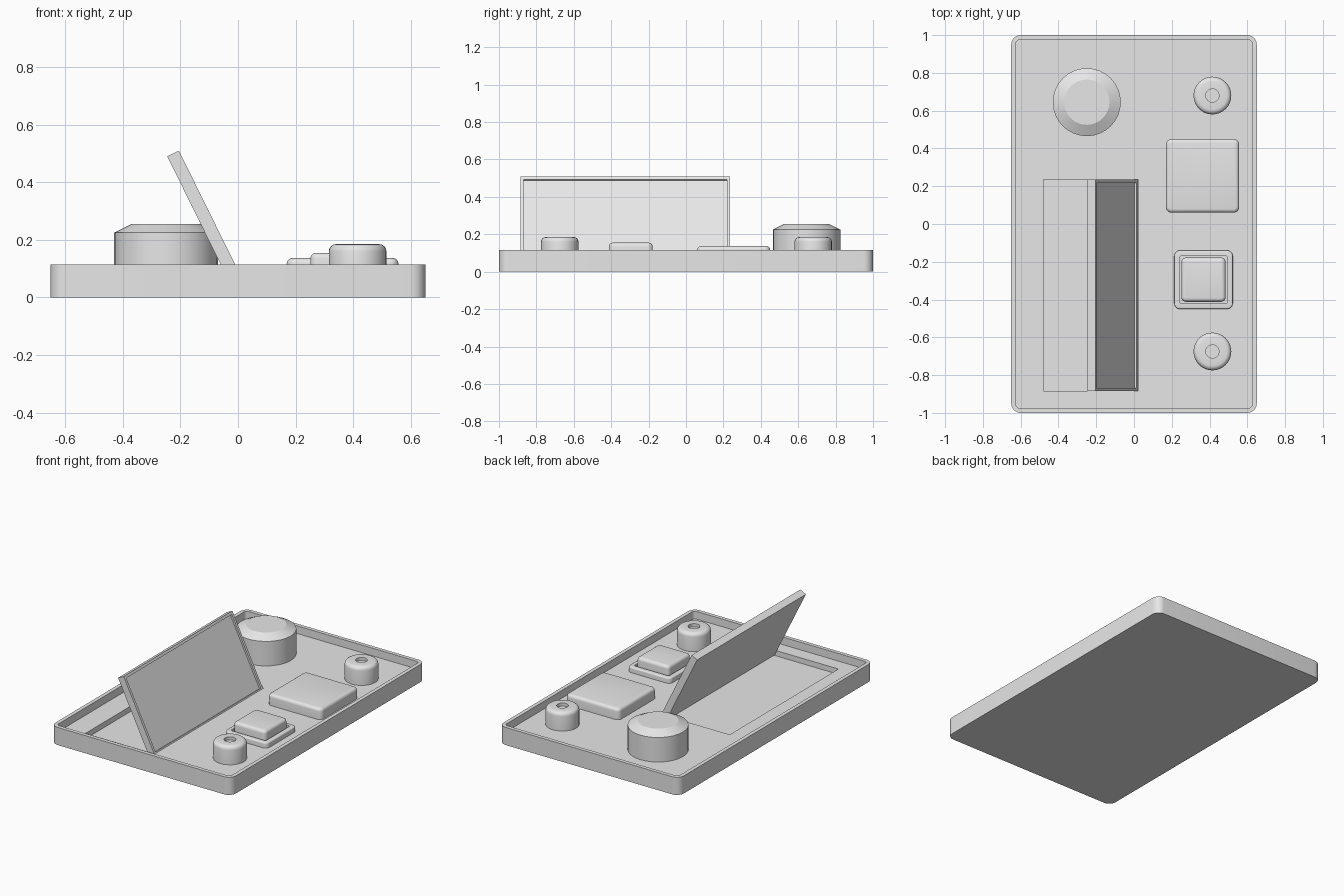
import bpy, bmesh
from math import cos, sin, pi, radians

if "Cube" in bpy.data.objects:
    bpy.data.objects.remove(bpy.data.objects["Cube"], do_unlink=True)

grey = bpy.data.materials.new("plain grey")
grey.use_nodes = True
GREY = (0.8, 0.8, 0.8, 1)
grey.diffuse_color = GREY
grey.node_tree.nodes["Principled BSDF"].inputs["Base Color"].default_value = GREY

SEG = 8        # segments per rounded corner
FLOOR = 0.065  # tray floor height


def ring(hx, hy, r, z, cx=0, cy=0):
    """Rounded rectangle; a circle when r equals both half sizes."""
    pts = []
    for q, (sx, sy) in enumerate([(1, 1), (-1, 1), (-1, -1), (1, -1)]):
        for i in range(SEG + 1):
            a = (q + i / SEG) * pi / 2
            pts.append((cx + sx * (hx - r) + r * cos(a),
                        cy + sy * (hy - r) + r * sin(a), z))
    return pts


def loft(name, rings, location=(0, 0, 0), angle=20):
    """Skin a stack of rings, closing both ends."""
    bm = bmesh.new()
    loops = [[bm.verts.new(p) for p in pts] for pts in rings]
    n = len(loops[0])
    for a, b in zip(loops, loops[1:]):
        for i in range(n):
            j = (i + 1) % n
            bm.faces.new((a[i], a[j], b[j], b[i]))
    bm.faces.new(loops[0][::-1])
    bm.faces.new(loops[-1])
    bmesh.ops.remove_doubles(bm, verts=bm.verts, dist=0.0001)
    bmesh.ops.recalc_face_normals(bm, faces=bm.faces)
    mesh = bpy.data.meshes.new(name)
    bm.to_mesh(mesh)
    bm.free()
    mesh.materials.append(grey)
    ob = bpy.data.objects.new(name, mesh)
    bpy.context.collection.objects.link(ob)
    ob.location = location
    bpy.ops.object.select_all(action='DESELECT')
    ob.select_set(True)
    bpy.context.view_layer.objects.active = ob
    bpy.ops.object.shade_smooth_by_angle(angle=radians(angle))
    return ob


def soft_edge(hx, hy, r, top, bevel, steps=4):
    """Rings for a rounded upper edge ending at the given height."""
    out = []
    for i in range(steps + 1):
        a = i / steps * pi / 2
        d = bevel * (1 - cos(a))
        out.append(ring(hx - d, hy - d, r - d, top - bevel * (1 - sin(a))))
    return out


# Tray with raised rim and a shallow pocket for the flap
PX, PY, PHX, PHY = -0.23, -0.325, 0.25, 0.56
loft("tray", [
    ring(0.65, 1, 0.05, 0),
    ring(0.65, 1, 0.05, 0.115),
    ring(0.625, 0.975, 0.02, 0.115),
    ring(0.625, 0.975, 0.02, FLOOR),
    ring(PHX, PHY, 0, FLOOR, PX, PY),
    ring(PHX, PHY, 0, 0.03, PX, PY),
])

# Tilted flap with a thin frame around a sunken panel
L, T = 0.508, 0.045
flap = loft("flap", [
    ring(L / 2, PHY, 0, -T, -L / 2),
    ring(L / 2, PHY, 0, 0, -L / 2),
    ring(L / 2 - 0.017, PHY - 0.017, 0, 0, -L / 2),
    ring(L / 2 - 0.017, PHY - 0.017, 0, -0.012, -L / 2),
], (0.02, PY, 0.054))
flap.rotation_euler.y = radians(63.7)

# Large dial with chamfered top
loft("large_dial", [ring(r, r, r, z) for r, z in
                    ((0.18, FLOOR - 0.005), (0.18, 0.225), (0.12, 0.255))],
     (-0.25, 0.645, 0))

# Two small knobs with a dimple in the top
for name, y in (("rear_knob", 0.68), ("front_knob", -0.675)):
    loft(name, [ring(0.1, 0.1, 0.1, FLOOR - 0.005)]
         + soft_edge(0.1, 0.1, 0.1, 0.185, 0.025)
         + [ring(0.035, 0.035, 0.035, z) for z in (0.185, 0.165)],
         (0.415, y, 0), 30)

# Broad soft-edged pad
loft("broad_pad", [ring(0.194, 0.195, 0.03, FLOOR - 0.005)]
     + soft_edge(0.194, 0.195, 0.03, 0.137, 0.02), (0.363, 0.255, 0), 30)

# Square button sitting inside its own surround
BUTTON = (0.368, -0.295, 0)
loft("button_surround", [ring(0.155, 0.155, 0.03, FLOOR - 0.005)]
     + soft_edge(0.155, 0.155, 0.03, 0.1, 0.008)
     + [ring(0.126, 0.126, 0.01, z) for z in (0.1, FLOOR + 0.003)], BUTTON, 30)
loft("button", [ring(0.117, 0.117, 0.025, FLOOR)]
     + soft_edge(0.117, 0.117, 0.025, 0.155, 0.02), BUTTON, 30)
